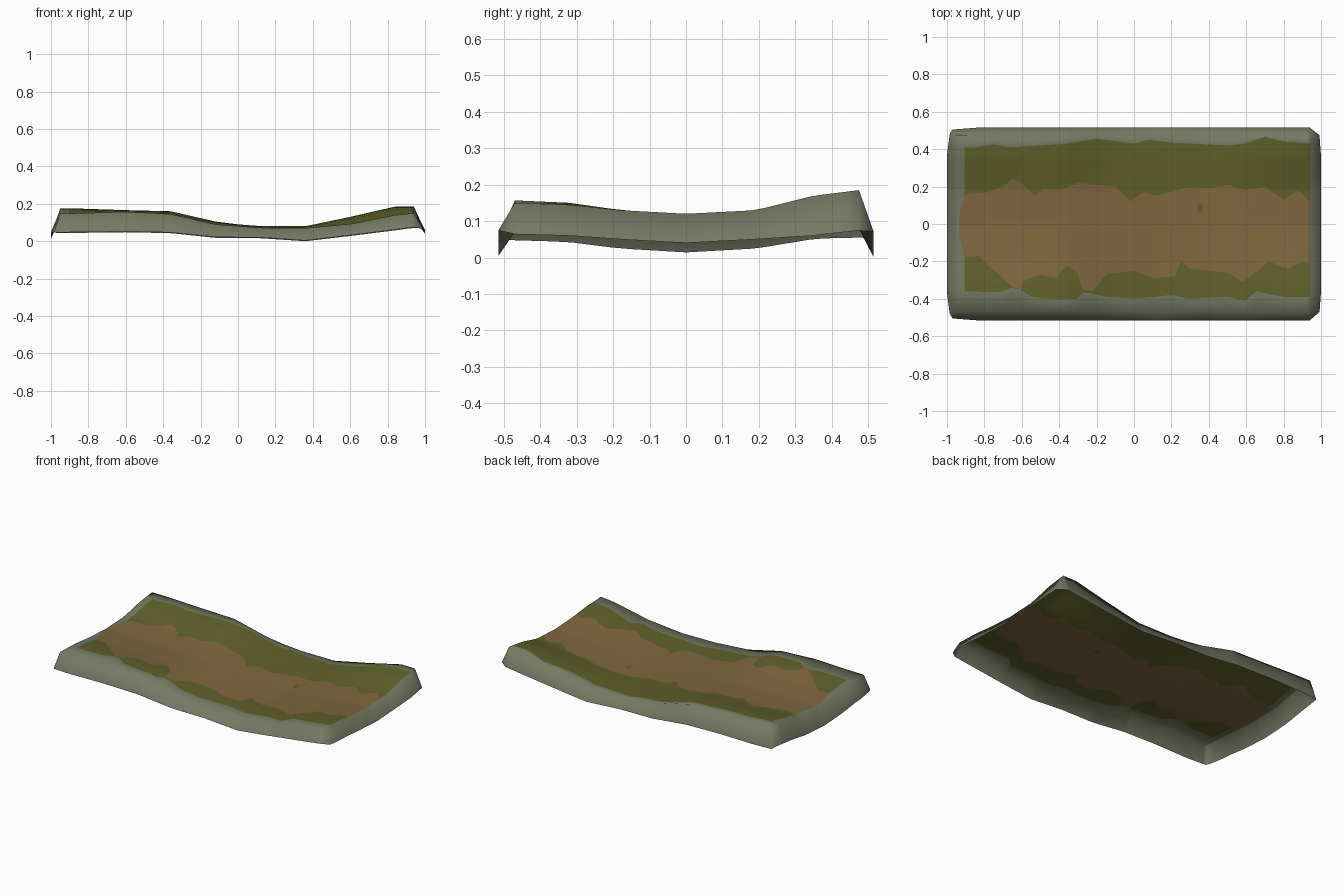
import bpy, bmesh, math

if "Cube" in bpy.data.objects:
    bpy.data.objects.remove(bpy.data.objects["Cube"])


def lin(c):
    c /= 255
    return c / 12.92 if c < 0.04045 * 255 / 255 else ((c + 0.055) / 1.055) ** 2.4


def material(name, r, g, b):
    m = bpy.data.materials.new(name)
    m.diffuse_color = (lin(r), lin(g), lin(b), 1)
    m.use_nodes = True
    m.node_tree.nodes["Principled BSDF"].inputs["Base Color"].default_value = m.diffuse_color
    return m


def interp(pts, t):
    """Piecewise linear curve through (t, value) points."""
    if t <= pts[0][0]:
        return pts[0][1]
    for (a, va), (b, vb) in zip(pts, pts[1:]):
        if t <= b:
            return va + (vb - va) * (t - a) / (b - a)
    return pts[-1][1]


# Height lines along the front edge, the middle of the path and the back edge
FRONT = [(-.95, .148), (-.84, .15), (-.6, .157), (-.36, .145), (-.12, .09), (.12, .072),
         (.36, .07), (.6, .092), (.84, .14), (.94, .15)]
MIDDLE = [(-.95, .119), (-.6, .117), (-.36, .114), (-.12, .087), (.12, .065),
          (.36, .06), (.6, .083), (.84, .112), (.94, .12)]
BACK = [(-.95, .175), (-.84, .174), (-.6, .166), (-.36, .16), (-.12, .105), (0, .09),
        (.12, .081), (.36, .08), (.6, .13), (.84, .185), (.94, .185)]
# How much of the edge height remains across the tile
BLEND = [(-.47, 1), (-.32, .83), (-.18, .33), (0, 0), (.19, .15), (.35, .76), (.475, 1)]

# Borders between the colour bands, from front to back
STONE_FRONT = [(-.9, -.36), (-.72, -.365), (-.65, -.34), (-.6, -.355), (-.55, -.39), (-.4, -.405),
               (-.3, -.4), (-.28, -.37), (-.23, -.37), (-.15, -.39), (0, -.4), (.2, -.38),
               (.3, -.4), (.5, -.39), (.6, -.41), (.65, -.36), (.8, -.39), (.94, -.39)]
PATH_FRONT = [(-.94, -.04), (-.92, -.12), (-.9, -.18), (-.83, -.17), (-.77, -.23), (-.7, -.29),
              (-.65, -.335), (-.605, -.35), (-.59, -.3), (-.5, -.27), (-.42, -.29), (-.36, -.22),
              (-.3, -.26), (-.28, -.35), (-.22, -.36), (-.15, -.27), (0, -.25), (.1, -.29),
              (.22, -.28), (.25, -.2), (.3, -.24), (.5, -.26), (.58, -.31), (.65, -.26),
              (.72, -.2), (.82, -.24), (.9, -.2), (.94, -.21)]
PATH_BACK = [(-.94, .02), (-.92, .1), (-.9, .16), (-.78, .17), (-.7, .2), (-.65, .24),
             (-.6, .22), (-.53, .15), (-.48, .19), (-.4, .18), (-.3, .22), (-.1, .2),
             (-.02, .12), (.05, .17), (.12, .15), (.3, .2), (.4, .19), (.5, .21),
             (.6, .18), (.7, .2), (.8, .13), (.88, .18), (.94, .12)]
STONE_BACK = [(-.9, .41), (-.85, .41), (-.75, .425), (-.66, .41), (-.5, .42), (-.35, .43),
              (-.2, .455), (0, .43), (.08, .45), (.2, .435), (.5, .42), (.6, .43),
              (.7, .465), (.8, .44), (.94, .43)]

# Lower rim heights of the skirt
RIM_LONG = [(-.97, .045), (-.6, .05), (-.36, .045), (-.12, .02), (.12, .018), (.36, .002),
            (.6, .03), (.84, .06), (.94, .073)]
RIM_RIGHT = [(-.47, .064), (-.32, .06), (-.18, .05), (0, .04), (.19, .05), (.35, .06), (.47, .074)]
RIM_LEFT = [(-.48, .048), (-.32, .043), (-.18, .025), (0, .014), (.19, .025), (.35, .052),
            (.48, .055)]

STONE, GRASS, DIRT = 0, 1, 2
Y0, Y1, NX = -.47, .475, 126
BANDS = [(1, STONE), (6, GRASS), (20, DIRT), (10, GRASS), (1, STONE)]
bm = bmesh.new()


def ground(x, y):
    m, edge = interp(MIDDLE, x), interp(FRONT if y < 0 else BACK, x)
    return bm.verts.new((x, y, m + (edge - m) * interp(BLEND, y)))


def face(vs, mat):
    f = bm.faces.new(vs)
    f.material_index = mat
    f.smooth = True


# Ground surface: columns whose rows follow the colour borders
cols = []
row_mat = [m for n, m in BANDS for _ in range(n)]
for i in range(NX + 1):
    x = -.95 + 1.89 * i / NX
    edges = [Y0] + [interp(c, x) for c in (STONE_FRONT, PATH_FRONT, PATH_BACK, STONE_BACK)] + [Y1]
    ys = [Y0]
    for k, (n, _) in enumerate(BANDS):
        ys += [edges[k] + (edges[k + 1] - edges[k]) * (j + 1) / n for j in range(n)]
    cols.append([ground(x, y) for y in ys])
for a, b in zip(cols, cols[1:]):
    for j, mat in enumerate(row_mat):
        x, y = (a[j].co.x + b[j].co.x) / 2, (a[j].co.y + b[j + 1].co.y) / 2
        if (mat == GRASS and x < -.9) or x < -.935:
            mat = STONE
        if mat == DIRT and math.hypot(x - .355, y - .09) < .02:
            mat = GRASS
        face((a[j], b[j], b[j + 1], a[j + 1]), mat)


# Skirt: sloping strips around the four sides
def long_rim(v, side):
    t = max(0, (-.84 - v.co.x) / .11)
    x, y = v.co.x - .02 * t, .515 - .01 * t
    return bm.verts.new((x, side * y, interp(RIM_LONG, x) - .002 * side))


def end_rim(v, side):
    y = v.co.y
    t = max(0, (abs(y) - .36) / .11)
    if side > 0:
        return bm.verts.new((1 - .008 * t, y, interp(RIM_RIGHT, y)))
    return bm.verts.new((-1 + .015 * t, y * 1.02, interp(RIM_LEFT, y)))


front, back = [c[0] for c in cols], [c[-1] for c in cols][::-1]
right, left = cols[-1], cols[0][::-1]
sides = [(front, [long_rim(v, -1) for v in front]), (right, [end_rim(v, 1) for v in right]),
         (back, [long_rim(v, 1) for v in back]), (left, [end_rim(v, -1) for v in left])]
for k, (top, rim) in enumerate(sides):
    for j in range(len(top) - 1):
        face((top[j], rim[j], rim[j + 1], top[j + 1]), STONE)
    face((top[-1], rim[-1], sides[(k + 1) % 4][1][0]), STONE)   # corner
bmesh.ops.recalc_face_normals(bm, faces=bm.faces[:])
if sum(f.normal.z for f in bm.faces) < 0:
    bmesh.ops.reverse_faces(bm, faces=bm.faces[:])

me = bpy.data.meshes.new("ground_tile")
bm.to_mesh(me)
bm.free()
me.materials.append(material("grey stone", 116, 121, 98))
me.materials.append(material("olive grass", 96, 97, 42))
me.materials.append(material("brown dirt", 129, 103, 64))
bpy.context.collection.objects.link(bpy.data.objects.new("ground_tile", me))
